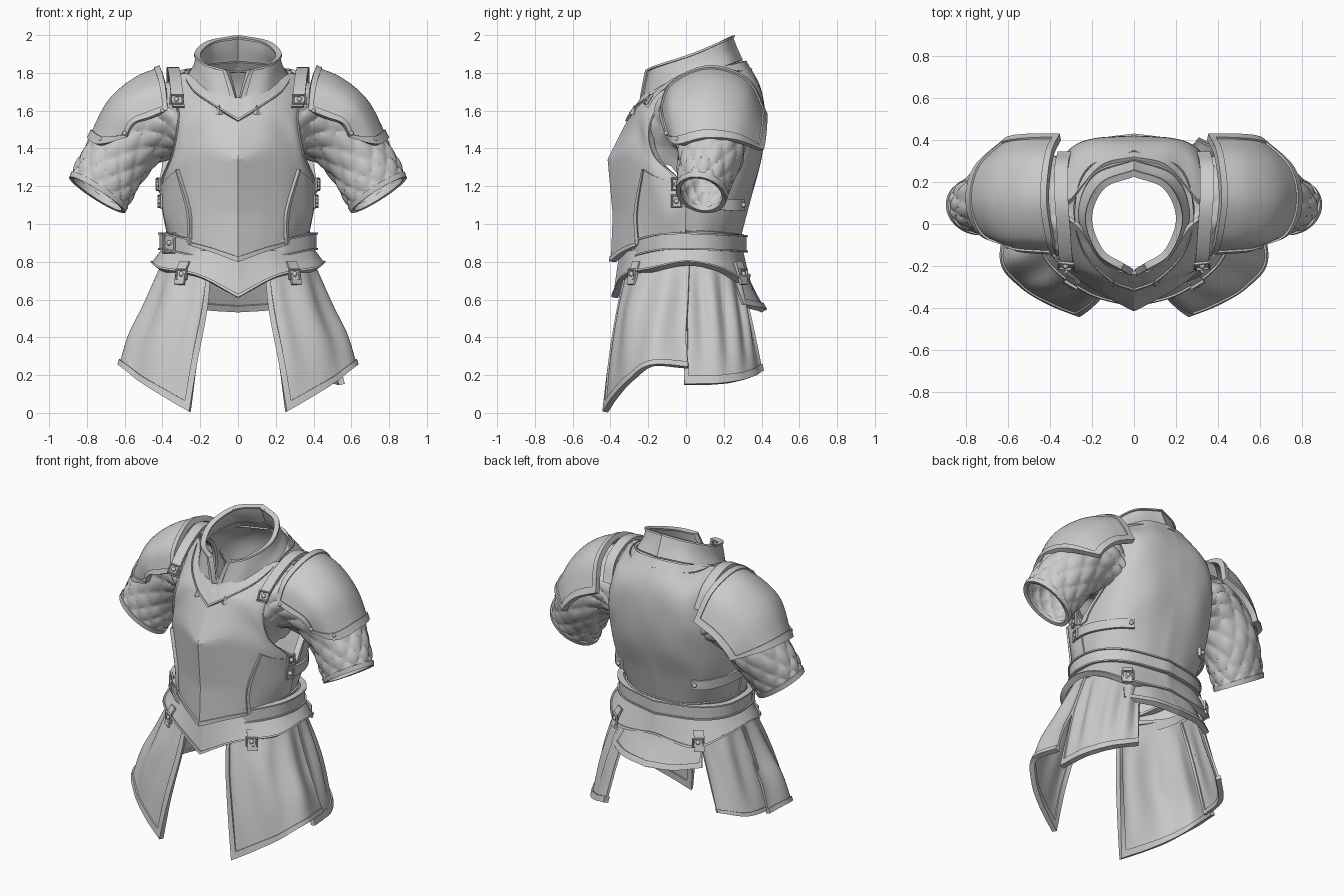
import bpy, bmesh, math
from mathutils import Vector as V


def spline(p, t):
    """Catmull-Rom point on a list of vectors."""
    n = len(p) - 1
    s = min(t * n, n - 1e-6)
    i = int(s)
    f = s - i
    b, c = p[i], p[i + 1]
    a = p[i - 1] if i else 2 * b - c
    d = p[i + 2] if i + 2 <= n else 2 * c - b
    return 0.5 * (2 * b + (c - a) * f + (2 * a - 5 * b + 4 * c - d) * f * f + (3 * b - a - 3 * c + d) * f ** 3)


def linear(p, t):
    """Straight-line point on a list of vectors."""
    s = min(t * (len(p) - 1), len(p) - 1 - 1e-6)
    return p[int(s)].lerp(p[int(s) + 1], s - int(s))


def grid(name, f, nu, nv, th=.015, mirror=True, keep=None):
    """Thickened sheet of f(u, v); keep(u, v) picks the cells."""
    bm = bmesh.new()
    vs = [[bm.verts.new(f(i / nu, j / nv)) for i in range(nu + 1)] for j in range(nv + 1)]
    for j in range(nv):
        for i in range(nu):
            if keep is None or keep((i + .5) / nu, (j + .5) / nv):
                bm.faces.new((vs[j][i], vs[j][i + 1], vs[j + 1][i + 1], vs[j + 1][i]))
    bmesh.ops.delete(bm, geom=[v for v in bm.verts if not v.link_faces], context='VERTS')
    bmesh.ops.remove_doubles(bm, verts=bm.verts, dist=1e-4)
    me = bpy.data.meshes.new(name)
    bm.to_mesh(me)
    return add(name, me, mirror, th)


def add(name, data, mirror=True, th=0):
    ob = bpy.data.objects.new(name, data)
    bpy.context.collection.objects.link(ob)
    if mirror:
        ob.modifiers.new("mirror", 'MIRROR').merge_threshold = .002
    if th:
        m = ob.modifiers.new("thick", 'SOLIDIFY')
        m.thickness, m.offset = th, 0
    return ob


def plate(name, rows, nu, nv, th=.015, mirror=True, band=None, ripple=0, folds=3, facet=False):
    """Sheet through rows of control points, with a raised trim where band(u, v)."""
    rows = [[V(p) for p in r] for r in rows]

    def f(u, v):
        cols = [spline(r, u) for r in rows]
        p = spline(cols, v)
        if facet:
            p = linear(cols, v).lerp(p, min(1, u * 1.4))
        if ripple:
            p += V((p.x, p.y, 0)).normalized() * ripple * math.sin(math.pi * v ** .8) * math.sin(u * math.tau * folds)
        return p
    grid(name, f, nu, nv, th, mirror)
    if band:
        grid(name + "_trim", f, nu, nv, th + .018, mirror, band)


def strap(name, path, w, th=.014, mirror=True):
    """Flat strap along a path; w is the half-width vector."""
    plate(name, [[V(p) - V(w) for p in path], [V(p) + V(w) for p in path]], 24, 2, th, mirror)


def tube(name, pts, r, mirror=True):
    """Closed round bar through points."""
    c = bpy.data.curves.new(name, 'CURVE')
    c.dimensions, c.bevel_depth, c.bevel_resolution = '3D', r, 2
    s = c.splines.new('POLY')
    s.points.add(len(pts) - 1)
    for q, p in zip(s.points, pts):
        q.co = (*p, 1)
    s.use_cyclic_u = True
    add(name, c, mirror)


def stud(name, p, r=.013, mirror=True, cone=False):
    bm = bmesh.new()
    if cone:
        bmesh.ops.create_cone(bm, segments=4, radius1=r, radius2=0, depth=r * 2, cap_ends=True)
    else:
        bmesh.ops.create_icosphere(bm, subdivisions=2, radius=r)
    bmesh.ops.translate(bm, verts=bm.verts, vec=p)
    me = bpy.data.meshes.new(name)
    bm.to_mesh(me)
    add(name, me, mirror)


def buckle(name, p, n, w, h, mirror=True):
    """Rectangular frame facing n with a centre stud."""
    q = V(n).to_track_quat('Z', 'Y')
    tube(name, [V(p) + q @ V((a * w, b * h, 0)) for a, b in ((-1, -1), (1, -1), (1, 1), (-1, 1))], .008, mirror)
    stud(name + "_stud", p, .014, mirror)


# Breastplate with centre ridge and armhole rim
plate("breastplate", [
    [(0, -.388, .80), (.13, -.325, .85), (.25, -.24, .89), (.34, -.1, .94), (.36, 0, .95)],
    [(0, -.378, 1.05), (.15, -.31, 1.06), (.28, -.225, 1.06), (.37, -.1, 1.07), (.385, 0, 1.08)],
    [(0, -.405, 1.34), (.15, -.325, 1.375), (.27, -.245, 1.33), (.36, -.15, 1.25), (.40, 0, 1.2)],
    [(0, -.325, 1.5), (.15, -.285, 1.5), (.25, -.235, 1.45), (.31, -.2, 1.4), (.34, -.16, 1.37)],
    [(0, -.262, 1.62), (.13, -.25, 1.61), (.22, -.22, 1.6), (.28, -.19, 1.58), (.31, -.16, 1.57)],
    [(0, -.23, 1.66), (.12, -.18, 1.7), (.21, -.08, 1.75), (.27, 0, 1.79), (.36, .06, 1.77)]],
    32, 45, .02, band=lambda u, v: v < .03 or (u > .93 and v > .36), facet=True)

# Overlapping side panels
plate("side_panel", [
    [(.245, -.26, .89), (.345, -.11, .945), (.37, 0, .95)],
    [(.25, -.265, 1.07), (.375, -.115, 1.07), (.395, 0, 1.08)],
    [(.315, -.225, 1.29), (.365, -.155, 1.25), (.41, 0, 1.195)]],
    20, 20, .016, band=lambda u, v: u < .06)

# Back plate
plate("back_plate", [
    [(0, .28, .93), (.15, .26, .93), (.26, .2, .94), (.34, .1, .95), (.36, 0, .95)],
    [(0, .33, 1.12), (.17, .31, 1.12), (.3, .25, 1.11), (.37, .13, 1.1), (.385, 0, 1.08)],
    [(0, .39, 1.35), (.17, .38, 1.33), (.3, .31, 1.3), (.37, .2, 1.25), (.40, .02, 1.2)],
    [(0, .41, 1.55), (.17, .4, 1.55), (.27, .37, 1.52), (.33, .31, 1.48), (.36, .24, 1.45)],
    [(0, .385, 1.72), (.15, .38, 1.71), (.25, .34, 1.7), (.31, .28, 1.69), (.35, .22, 1.66)],
    [(0, .31, 1.86), (.14, .28, 1.85), (.24, .18, 1.82), (.29, .12, 1.81), (.36, .06, 1.78)]],
    32, 45, .02, band=lambda u, v: v < .03 or (u > .93 and v > .36))

# Gorget ring with pointed front and small teeth
plate("gorget", [
    [(0, -.235, 1.665), (.09, -.21, 1.69), (.2, -.1, 1.745), (.265, .05, 1.79), (.19, .23, 1.84), (0, .30, 1.86)],
    [(0, -.31, 1.54), (.11, -.262, 1.61), (.235, -.13, 1.70), (.285, .07, 1.80), (.21, .265, 1.8), (0, .34, 1.81)]],
    40, 10, .012, band=lambda u, v: v > .9)
stud("gorget_tooth", (.1, -.275, 1.605), .026, cone=True)

# Standing collar, open at the front
plate("collar", [
    [(.008, -.23, 1.66), (.15, -.175, 1.70), (.26, .03, 1.77), (.19, .22, 1.84), (0, .295, 1.865)],
    [(.03, -.217, 1.74), (.16, -.15, 1.775), (.23, .03, 1.83), (.165, .195, 1.9), (0, .265, 1.93)],
    [(.055, -.203, 1.815), (.16, -.13, 1.845), (.215, .03, 1.9), (.15, .18, 1.965), (0, .24, 1.995)]],
    40, 12, .014, band=lambda u, v: v > .9 or u < .05)

# Shoulder straps and buckles
strap("shoulder_strap", [(.315, -.21, 1.62), (.325, -.15, 1.70), (.335, -.02, 1.785), (.345, .12, 1.82),
                         (.345, .27, 1.75), (.33, .335, 1.62)], (.032, 0, 0), .02)
buckle("shoulder_buckle", (.325, -.20, 1.66), (.1, -.8, .5), .032, .026)

# Pauldrons
plate("pauldron", [
    [(.37, -.13, 1.60), (.385, -.07, 1.74), (.41, .12, 1.825), (.39, .32, 1.76), (.35, .415, 1.58)],
    [(.47, -.125, 1.56), (.52, -.065, 1.70), (.55, .12, 1.765), (.53, .31, 1.70), (.48, .415, 1.52)],
    [(.55, -.115, 1.53), (.64, -.06, 1.61), (.685, .11, 1.645), (.655, .29, 1.59), (.56, .41, 1.45)],
    [(.59, -.09, 1.46), (.73, -.035, 1.42), (.785, .1, 1.45), (.75, .26, 1.44), (.60, .40, 1.39)]],
    40, 28, .016, band=lambda u, v: v < .06 or v > .94 or u < .04 or u > .96)
for p in ((.40, -.135, 1.60), (.60, -.105, 1.48), (.725, -.045, 1.45)):
    stud("pauldron_rivet", p)

# Quilted sleeves with cuffs
centers = [V(p) for p in ((.30, .06, 1.5), (.4, .11, 1.53), (.52, .13, 1.48), (.63, .13, 1.36), (.70, .10, 1.245), (.745, .08, 1.155))]
axes = [V(p) for p in ((1, 0, -.2), (.8, 0, -.5), (.7, 0, -.6), (.6, -.05, -.75), (.55, -.15, -.82), (.54, -.2, -.84))]
radii = [V(p) for p in ((.24, .235, 0), (.205, .2, 0), (.175, .175, 0), (.165, .16, 0), (.163, .135, 0), (.154, .117, 0))]


def sleeve(u, v, quilt=.015, grow=1):
    a = spline(axes, v).normalized()
    e2 = (V((0, 1, 0)) - a * a.y).normalized()
    r, t = spline(radii, v), u * math.tau
    k = grow + quilt / .17 * math.sqrt(abs(math.sin(5 * t + 13 * v) * math.sin(5 * t - 13 * v)))
    return spline(centers, v) + (e2.cross(a) * r.x * math.cos(t) + e2 * r.y * math.sin(t)) * k


grid("sleeve", sleeve, 80, 56, .012)
grid("sleeve_cuff", lambda u, v: sleeve(u, .94 + .06 * v, 0, 1.06), 40, 3, .024)

# Side straps joining front and back
strap("side_strap", [(.375, -.11, 1.12), (.412, 0, 1.12), (.395, .12, 1.11), (.33, .245, 1.10), (.25, .305, 1.10)],
      (0, 0, .03), .016)
stud("side_strap_rivet", (.275, .305, 1.10))
for z in (1.12, 1.21):
    buckle("side_buckle", (.412 + (z - 1.12) * .1, -.05, z), (1, -.3, 0), .024, .03)

# Belt with one buckle
plate("belt", [[(x, y, z + h) for x, y, z in ((.18, -.265, .86), (.26, -.24, .88), (.375, -.13, .905), (.405, 0, .91),
      (.375, .14, .905), (.25, .25, .90), (0, .31, .895))] for h in (-.045, .045)], 40, 10, .02,
      band=lambda u, v: v < .1 or v > .9)
buckle("belt_buckle", (-.365, -.165, .90), (-.7, -.7, .05), .04, .05, False)

# Fauld below the belt, pointed in front
plate("fauld", [
    [(0, -.345, .84), (.2, -.27, .86), (.36, -.12, .87), (.39, 0, .87), (.365, .14, .87), (.24, .24, .86), (0, .295, .85)],
    [(0, -.378, .61), (.21, -.32, .72), (.4, -.18, .755), (.45, 0, .79), (.41, .17, .76), (.27, .3, .69), (0, .325, .72)]],
    60, 12, .018, band=lambda u, v: v > .9)

# Hanging straps and buckles on the fauld
for s, y, n in ((.30, -.275, (.5, -.85, 0)), (.30, .29, (.6, .8, 0))):
    strap("tasset_strap", [(s - .02, y * .95, .80), (s, y, .75), (s + .01, y * 1.06, .68)],
          (.025, .018 * (1 if y < 0 else -1), 0))
    buckle("tasset_buckle", (s, y * 1.05, .735), n, .03, .025)


def hem(u, v):
    return v > .94 or u < .05


# Front skirt panels
plate("front_skirt", [
    [(.14, -.305, .78), (.24, -.265, .79), (.34, -.175, .81), (.38, -.08, .82), (.39, .02, .82)],
    [(.165, -.345, .55), (.285, -.33, .56), (.41, -.25, .57), (.485, -.13, .57), (.475, .01, .57)],
    [(.215, -.395, .27), (.35, -.36, .32), (.485, -.275, .37), (.565, -.16, .41), (.545, .0, .41)],
    [(.255, -.428, .005), (.4, -.37, .09), (.53, -.29, .175), (.62, -.18, .25), (.60, .01, .24)]],
    60, 36, .014, band=hem, ripple=.011)

# Long rear panel on one side, short one on the other
plate("rear_skirt_long", [
    [(.385, -.02, .80), (.365, .13, .80), (.27, .24, .79), (.18, .275, .78)],
    [(.47, -.01, .48), (.46, .16, .48), (.37, .29, .48), (.25, .345, .5)],
    [(.55, -.01, .15), (.53, .18, .155), (.44, .32, .18), (.3, .4, .22)]],
    50, 30, .014, False, hem, .012, 4)
plate("rear_skirt_short", [
    [(-.385, -.02, .80), (-.365, .13, .80), (-.25, .24, .79)],
    [(-.58, -.03, .25), (-.55, .14, .26), (-.42, .28, .30)]],
    36, 24, .014, False, hem, .012, 2)

# Tail flap at the back
plate("tail_flap", [
    [(0, .295, .80), (.15, .275, .80), (.26, .205, .80)],
    [(0, .345, .67), (.16, .325, .68), (.29, .245, .69)],
    [(0, .415, .54), (.17, .385, .55), (.32, .29, .57)]],
    24, 16, .016, band=lambda u, v: v > .88 or u > .94)

# Bake modifiers and shade
bpy.ops.object.select_all(action='SELECT')
bpy.context.view_layer.objects.active = bpy.context.selected_objects[0]
bpy.ops.object.convert(target='MESH')
bpy.ops.object.shade_smooth_by_angle(angle=math.radians(25))
